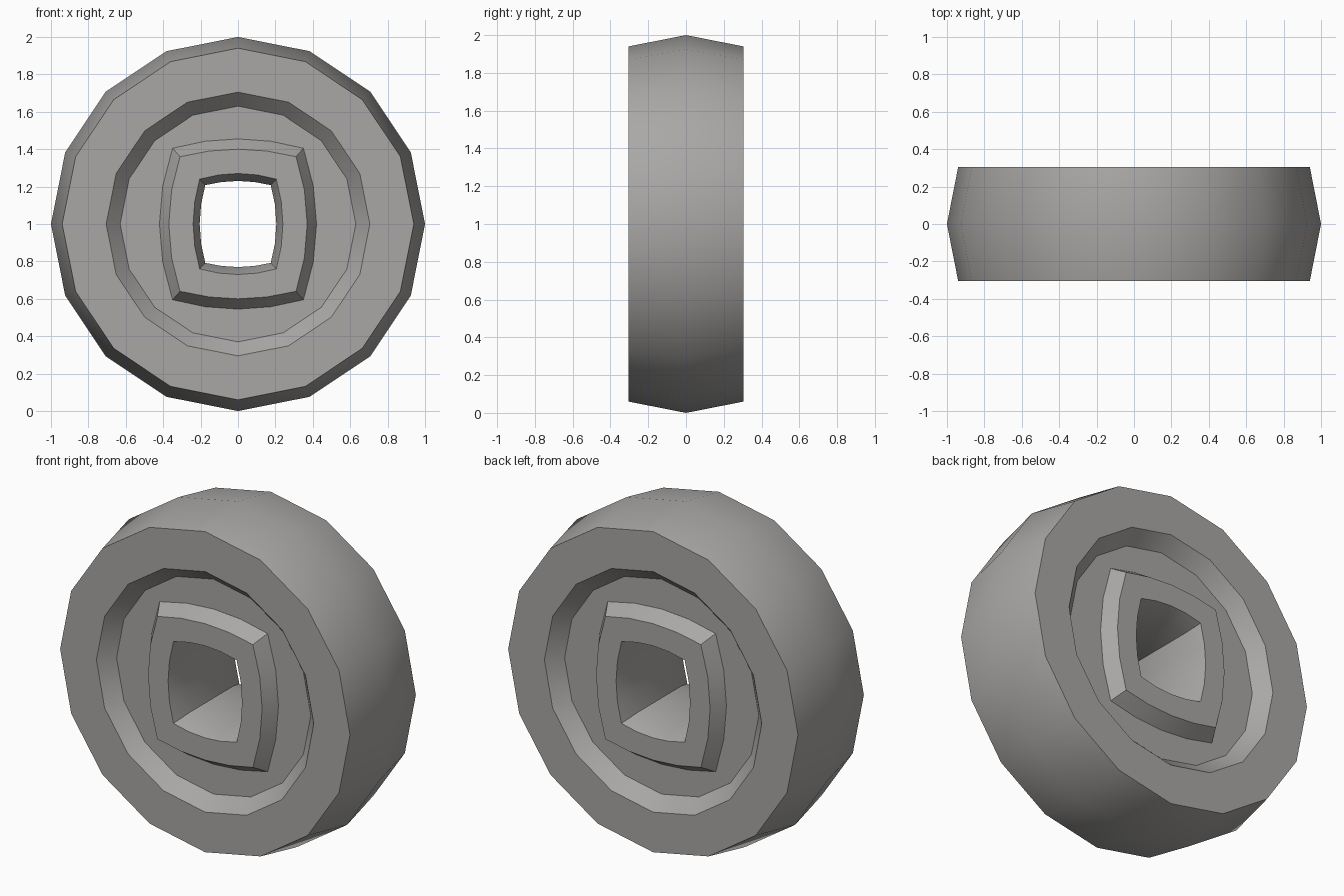
import bpy, bmesh, math

if "Cube" in bpy.data.objects:
    bpy.data.objects.remove(bpy.data.objects["Cube"])

N = 16  # sides of every ring


def circle(r):
    return [(r * math.cos(2 * math.pi * i / N), r * math.sin(2 * math.pi * i / N)) for i in range(N)]


def bulged(mx, mz, cx, cz):
    """Rounded square: side middles mx / mz, corners (cx, cz), starting at +x."""
    def right(t):
        return (mx - (mx - cx) * t * t, cz * t)

    def top(t):
        return (cx * t, mz - (mz - cz) * t * t)
    quarter = [right(0), right(.5), right(1), top(.5)]
    half = quarter + [top(0)] + [(-x, z) for x, z in reversed(quarter[1:])]
    return half + [(-x, -z) for x, z in half]


# Front half of the closed cross-section: (ring outline, distance from mid plane)
front = [
    (circle(.94), .305),                     # tread edge
    (circle(.705), .305),                    # rim inner edge
    (circle(.63), .225),                     # recess floor
    (bulged(.42, .455, .35, .405), .225),    # hub base
    (bulged(.37, .40, .31, .36), .305),      # hub face
    (bulged(.24, .27, .205, .24), .305),     # axle hole mouth
    (bulged(.205, .23, .175, .208), .20),    # axle hole bore
]
rings = [(circle(1.0), 0)] + [(p, -d) for p, d in front] + [(p, d) for p, d in reversed(front)]

bm = bmesh.new()
loops = [[bm.verts.new((x, y, z + 1)) for x, z in pts] for pts, y in rings]
for k, a in enumerate(loops):
    b = loops[(k + 1) % len(loops)]
    for i in range(N):
        j = (i + 1) % N
        bm.faces.new((a[i], a[j], b[j], b[i]))
bmesh.ops.recalc_face_normals(bm, faces=bm.faces)

mesh = bpy.data.meshes.new("wheel")
bm.to_mesh(mesh)
bm.free()
wheel = bpy.data.objects.new("wheel", mesh)
bpy.context.collection.objects.link(wheel)

# Single grey material
grey = bpy.data.materials.new("warm grey")
grey.diffuse_color = (.40, .39, .38, 1)
grey.use_nodes = True
grey.node_tree.nodes["Principled BSDF"].inputs["Base Color"].default_value = grey.diffuse_color
mesh.materials.append(grey)

# Smooth tread, crisp rims
bpy.context.view_layer.objects.active = wheel
wheel.select_set(True)
bpy.ops.object.shade_smooth_by_angle(angle=math.radians(30))
